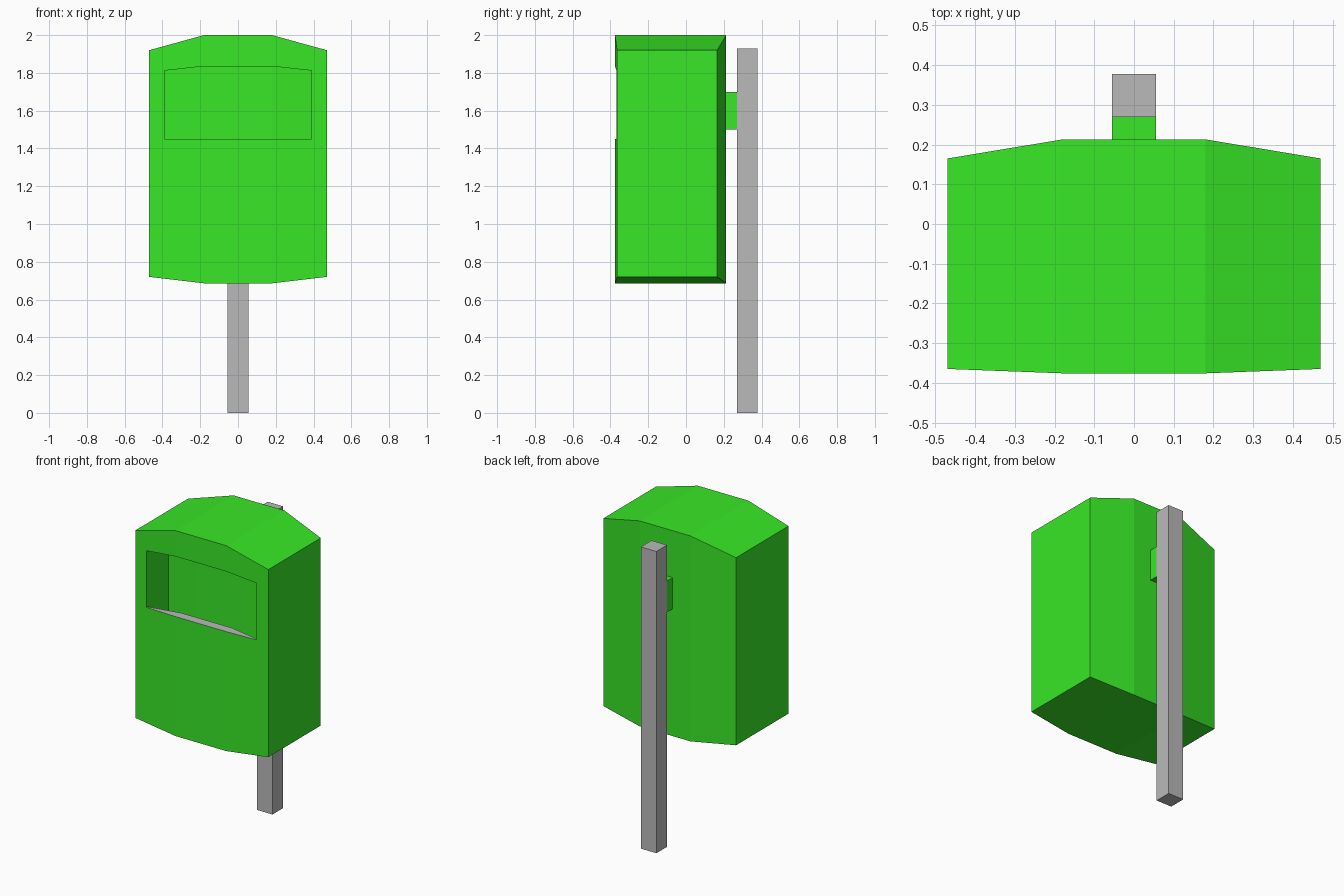
import bpy, bmesh

if "Cube" in bpy.data.objects:
    bpy.data.objects.remove(bpy.data.objects["Cube"])


def material(name, rgb):
    m = bpy.data.materials.new(name)
    m.diffuse_color = (*rgb, 1)
    m.use_nodes = True
    m.node_tree.nodes["Principled BSDF"].inputs["Base Color"].default_value = m.diffuse_color
    return m


GREEN = material("bright_green", (0.040, 0.80, 0.020))
GREY = material("post_grey", (0.49, 0.49, 0.49))


def loft(name, half, mid, end, centre, mat):
    """Symmetric faceted solid; end and centre are (y front, y back, z low, z high)."""
    bm = bmesh.new()
    rings = []
    for x, (yf, yb, zl, zh) in ((-half, end), (-mid, centre), (mid, centre), (half, end)):
        rings.append([bm.verts.new((x, y, z))
                      for y, z in ((yf, zl), (yb, zl), (yb, zh), (yf, zh))])
    for a, b in zip(rings, rings[1:]):
        for i in range(4):
            j = (i + 1) % 4
            bm.faces.new((a[i], a[j], b[j], b[i]))
    bm.faces.new(rings[0])
    bm.faces.new(rings[-1])
    bmesh.ops.recalc_face_normals(bm, faces=bm.faces)
    me = bpy.data.meshes.new(name)
    bm.to_mesh(me)
    bm.free()
    me.materials.append(mat)
    ob = bpy.data.objects.new(name, me)
    bpy.context.collection.objects.link(ob)
    return ob


def box(name, lo, hi, mat):
    bm = bmesh.new()
    bmesh.ops.create_cube(bm, size=1)
    for v in bm.verts:
        v.co = [(a + b) / 2 + c * (b - a) for a, b, c in zip(lo, hi, v.co)]
    me = bpy.data.meshes.new(name)
    bm.to_mesh(me)
    bm.free()
    me.materials.append(mat)
    ob = bpy.data.objects.new(name, me)
    bpy.context.collection.objects.link(ob)


# Faceted bin body, bowed on front, back, top and bottom
body = loft("bin_body", 0.47, 0.18, (-0.365, 0.165, 0.72, 1.92),
            (-0.376, 0.213, 0.686, 2.0), GREEN)

# Opening, and the deeper well behind its lip
cutters = [
    loft("opening_cutter", 0.39, 0.18, (-0.6, -0.145, 1.45, 1.812),
         (-0.6, -0.155, 1.45, 1.835), GREEN),
    loft("well_cutter", 0.39, 0.18, (-0.358, -0.145, 1.25, 1.6),
         (-0.315, -0.155, 1.25, 1.6), GREEN),
]
for c in cutters:
    c.hide_render = True
    mod = body.modifiers.new(c.name, 'BOOLEAN')
    mod.operation = 'DIFFERENCE'
    mod.solver = 'EXACT'
    mod.object = c
bpy.context.view_layer.update()
cut = bpy.data.meshes.new_from_object(
    body.evaluated_get(bpy.context.evaluated_depsgraph_get()))
body.modifiers.clear()
body.data = cut
for c in cutters:
    bpy.data.objects.remove(c)

# Grey lip and well floor
cut.materials.clear()
cut.materials.append(GREEN)
cut.materials.append(GREY)
for p in cut.polygons:
    p.material_index = int(p.normal.z > 0.9 and 1.2 < p.center.z < 1.5)

# Post and mounting bracket
box("post", (-0.055, 0.27, 0), (0.055, 0.378, 1.93), GREY)
box("bracket", (-0.055, 0.205, 1.5), (0.055, 0.272, 1.7), GREEN)
